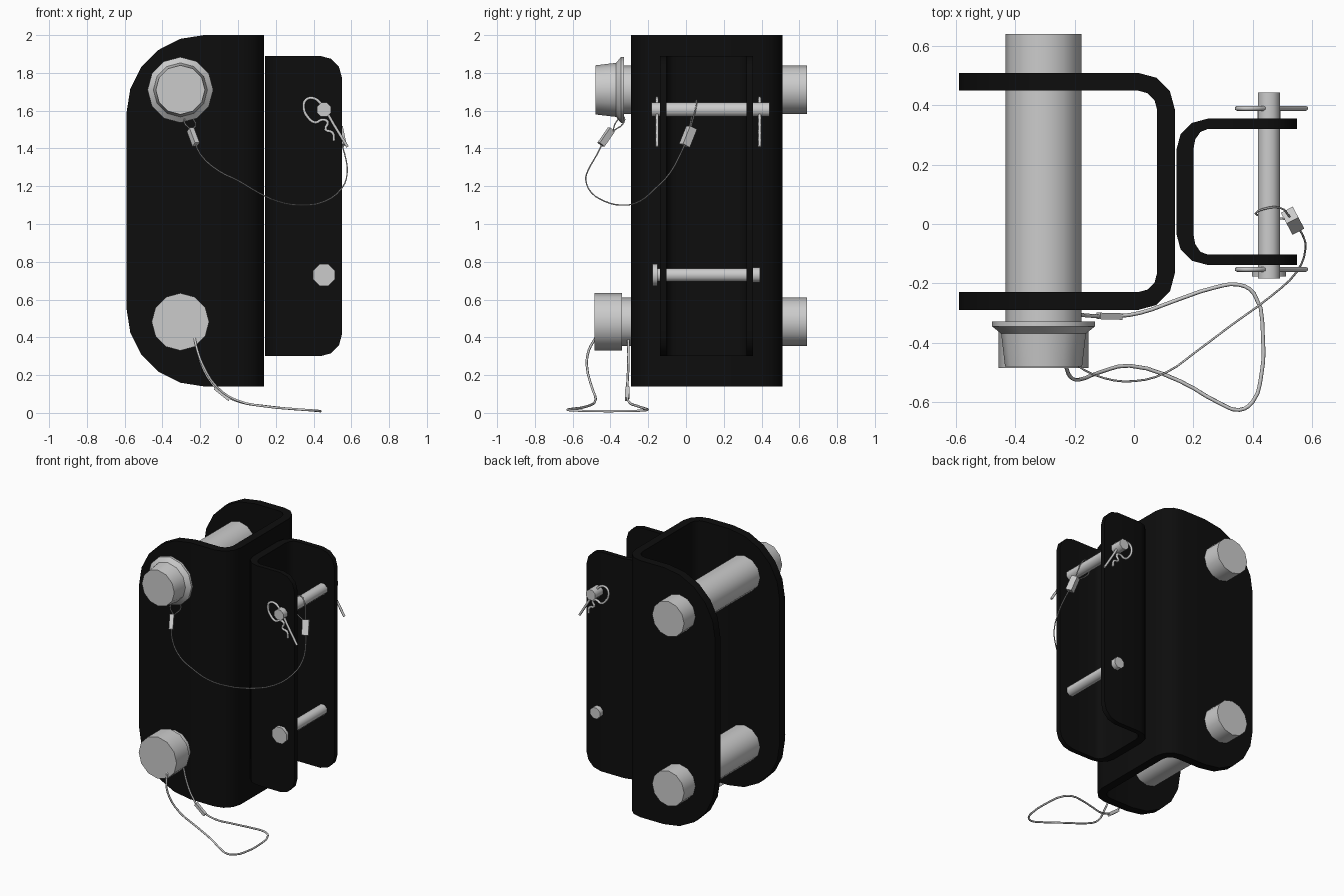
import bpy, bmesh
from math import sin, cos, pi, radians
from mathutils import Vector

if "Cube" in bpy.data.objects:
    bpy.data.objects.remove(bpy.data.objects["Cube"])

black = bpy.data.materials.new("black_paint")
black.diffuse_color = (0.004, 0.004, 0.004, 1)
black.use_nodes = True
black.node_tree.nodes["Principled BSDF"].inputs["Base Color"].default_value = black.diffuse_color


def finish(name, bm, mat=None, smooth=None):
    bmesh.ops.recalc_face_normals(bm, faces=bm.faces[:])
    me = bpy.data.meshes.new(name)
    bm.to_mesh(me)
    bm.free()
    ob = bpy.data.objects.new(name, me)
    bpy.context.collection.objects.link(ob)
    if mat:
        me.materials.append(mat)
    if smooth:
        bpy.ops.object.select_all(action='DESELECT')
        bpy.context.view_layer.objects.active = ob
        ob.select_set(True)
        bpy.ops.object.shade_smooth_by_angle(angle=radians(smooth))
    return ob


def channel(name, x_open, x_web, y0, y1, z0, z1, t_arm, t_web, R, seg, bend):
    """U-shaped bracket; the free corners of both arms are rounded by R."""
    L, s = abs(x_web - x_open), (1 if x_web > x_open else -1)
    half, yc = (y1 - y0) / 2, (y0 + y1) / 2
    arm = []  # (outer u, outer v, inner u, inner v, z inset) for one half
    for i in range(seg + 1):
        a = pi / 2 * i / seg
        u = R * (1 - cos(a))
        arm.append((u, half, u, half - t_arm, R * (1 - sin(a))))
    for i in range(4):
        a = pi / 2 * i / 3
        cu, cv = L - bend, half - bend
        arm.append((cu + bend * sin(a), cv + bend * cos(a),
                    cu + (bend - t_web) * sin(a), cv + (bend - t_arm) * cos(a), 0))
    path = arm + [(a, -b, c, -d, e) for a, b, c, d, e in reversed(arm)]
    bm = bmesh.new()
    rings = []
    for ou, ov, iu, iv, dz in path:
        pts = [(ou, ov, z0 + dz), (ou, ov, z1 - dz), (iu, iv, z1 - dz), (iu, iv, z0 + dz)]
        rings.append([bm.verts.new((x_open + s * u, yc + v, z)) for u, v, z in pts])
    for a, b in zip(rings, rings[1:]):
        for k in range(4):
            bm.faces.new((a[k], a[(k + 1) % 4], b[(k + 1) % 4], b[k]))
    bm.faces.new(rings[0])
    bm.faces.new(rings[-1])
    return finish(name, bm, black, 35)


def lathe(name, x, z, profile, n, smooth=40, phase=0.0):
    """Turned part along y from (y, radius) pairs."""
    bm = bmesh.new()
    rings = [[bm.verts.new((x + r * cos(2 * pi * (i + phase) / n), y,
                            z + r * sin(2 * pi * (i + phase) / n)))
              for i in range(n)] for y, r in profile]
    for a, b in zip(rings, rings[1:]):
        for i in range(n):
            j = (i + 1) % n
            bm.faces.new((a[i], a[j], b[j], b[i]))
    bm.faces.new(rings[0])
    bm.faces.new(rings[-1])
    return finish(name, bm, None, smooth)


def wire(name, pts, r, res=3):
    cu = bpy.data.curves.new(name, 'CURVE')
    cu.dimensions = '3D'
    cu.bevel_depth, cu.bevel_resolution, cu.resolution_u = r, 1, res
    cu.use_fill_caps = True
    sp = cu.splines.new('BEZIER')
    sp.bezier_points.add(len(pts) - 1)
    for p, co in zip(sp.bezier_points, pts):
        p.co = co
        p.handle_left_type = p.handle_right_type = 'AUTO'
    ob = bpy.data.objects.new(name, cu)
    bpy.context.collection.objects.link(ob)
    return ob


def ferrule(name, a, b, w, d):
    a, b = Vector(a), Vector(b)
    bm = bmesh.new()
    bmesh.ops.create_cube(bm, size=1)
    ob = finish(name, bm)
    ob.location = (a + b) / 2
    ob.rotation_mode = 'QUATERNION'
    ob.rotation_quaternion = (b - a).to_track_quat('Z', 'Y')
    ob.scale = (w, d, (b - a).length)


# Two channel brackets back to back
channel("large_bracket", -0.59, 0.138, -0.29, 0.51, 0.14, 2.0, 0.06, 0.06, 0.41, 5, 0.125)
channel("small_bracket", 0.55, 0.143, -0.138, 0.355, 0.30, 1.89, 0.035, 0.057, 0.115, 3, 0.105)

# Large hitch pins
lathe("upper_hitch_pin", -0.305, 1.71,
      [(-0.48, 0.13), (-0.37, 0.143), (-0.36, 0.155), (-0.345, 0.174), (-0.328, 0.174),
       (-0.328, 0.128), (0.64, 0.128)], 12)
lathe("lower_hitch_pin", -0.305, 0.482,
      [(-0.485, 0.152), (-0.338, 0.152), (-0.338, 0.128), (0.64, 0.128)], 12)

# Small pin and bolt
lathe("small_pin", 0.455, 1.605, [(-0.183, 0.04), (0.443, 0.04)], 8, 50, 0.5)
lathe("bolt", 0.455, 0.73,
      [(-0.177, 0.062), (-0.152, 0.062), (-0.152, 0.038), (0.356, 0.038),
       (0.356, 0.042), (0.393, 0.042)], 8, 50, 0.5)

# Hairpin clips through both ends of the small pin
clip = [(0.58, 1.408), (0.505, 1.53), (0.44, 1.635), (0.40, 1.666), (0.36, 1.658), (0.348, 1.615),
        (0.37, 1.565), (0.41, 1.537), (0.445, 1.552), (0.475, 1.54), (0.463, 1.50),
        (0.50, 1.485), (0.508, 1.44)]
for name, y in (("front_clip", -0.153), ("rear_clip", 0.39)):
    wire(name, [(x, y, z) for x, z in clip], 0.0085)

# Thin upper tether with an eye at each end
wire("upper_tether", [
    (-0.25, -0.385, 1.50), (-0.285, -0.37, 1.54), (-0.265, -0.335, 1.57), (-0.225, -0.33, 1.535),
    (-0.245, -0.39, 1.49), (-0.235, -0.42, 1.46), (-0.20, -0.47, 1.37), (-0.10, -0.52, 1.28),
    (0.0, -0.53, 1.23), (0.11, -0.50, 1.165), (0.21, -0.43, 1.12), (0.33, -0.34, 1.10),
    (0.46, -0.245, 1.12), (0.55, -0.16, 1.19), (0.578, -0.085, 1.27), (0.565, -0.03, 1.37),
    (0.535, 0.01, 1.46), (0.52, 0.03, 1.53), (0.49, 0.055, 1.63), (0.455, 0.055, 1.655),
    (0.41, 0.035, 1.60), (0.45, 0.025, 1.54), (0.525, 0.015, 1.50)], 0.0035)
ferrule("upper_tether_ferrule_left", (-0.252, -0.395, 1.50), (-0.222, -0.45, 1.42), 0.028, 0.035)
ferrule("upper_tether_ferrule_right", (0.545, -0.008, 1.415), (0.525, 0.03, 1.51), 0.045, 0.045)

# Thicker lower tether lying on the ground
wire("lower_tether", [
    (-0.23, -0.305, 0.395), (-0.195, -0.305, 0.26), (-0.14, -0.31, 0.16), (-0.08, -0.312, 0.10),
    (0.02, -0.30, 0.055), (0.135, -0.26, 0.037), (0.27, -0.215, 0.022), (0.355, -0.205, 0.016),
    (0.405, -0.235, 0.012), (0.435, -0.39, 0.009), (0.43, -0.505, 0.010), (0.40, -0.60, 0.013),
    (0.355, -0.627, 0.016), (0.29, -0.605, 0.021), (0.155, -0.53, 0.033), (-0.015, -0.478, 0.07),
    (-0.115, -0.50, 0.14), (-0.185, -0.525, 0.25), (-0.215, -0.515, 0.33),
    (-0.23, -0.48, 0.395)], 0.0065)
ferrule("lower_tether_ferrule", (-0.12, -0.31, 0.132), (-0.045, -0.312, 0.072), 0.022, 0.022)
